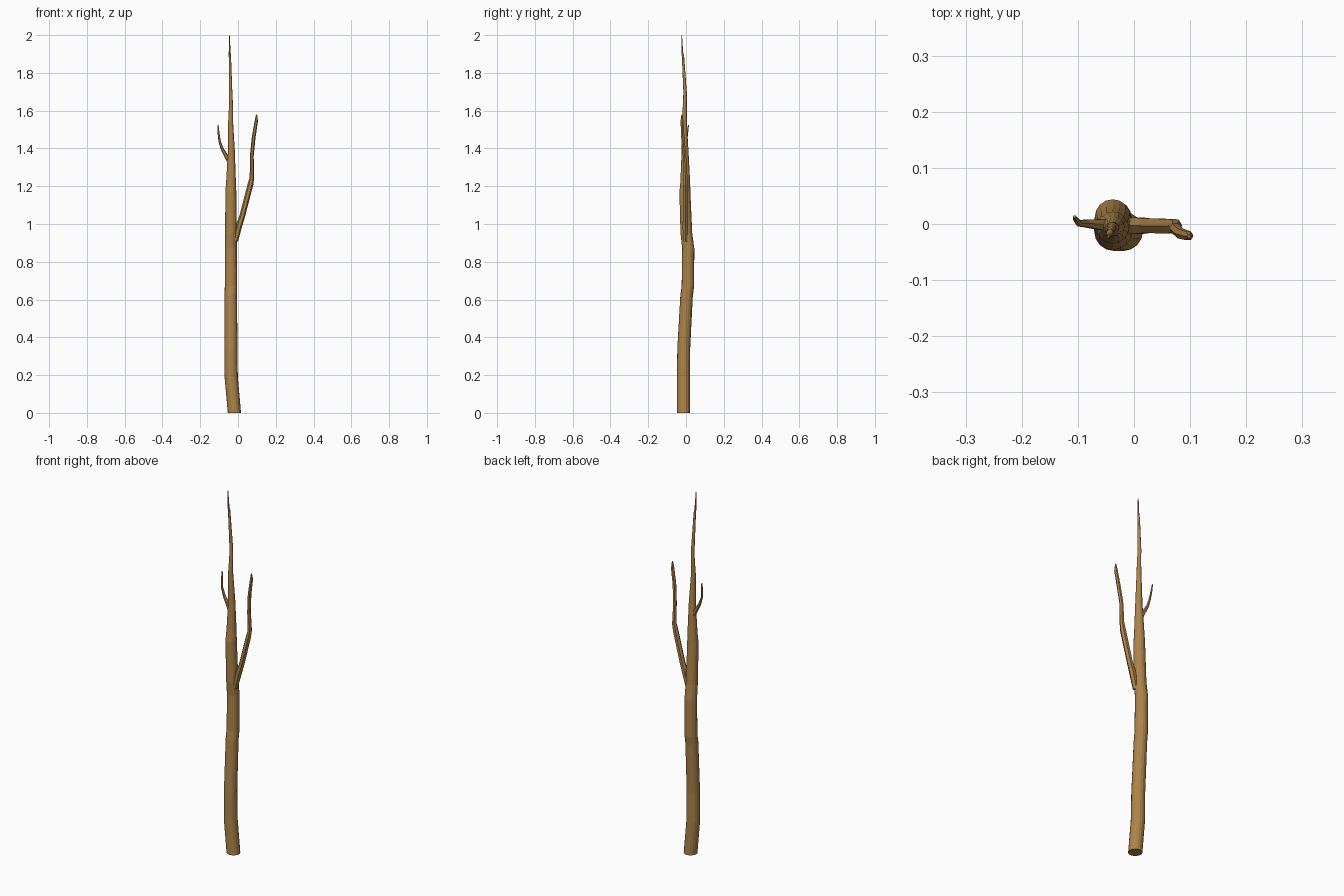
import bpy, bmesh, math
from mathutils import Vector

bark = bpy.data.materials.new("bark")
bark.diffuse_color = (0.42, 0.23, 0.07, 1)


def limb(name, path, sides, level_ends=False):
    """Skin a tapering tube along (x, y, z, radius) points."""
    bm = bmesh.new()
    pts = [Vector(p[:3]) for p in path]
    rings = []
    for i, p in enumerate(pts):
        # Ring faces along the local direction of the path
        d = (pts[min(i + 1, len(pts) - 1)] - pts[max(i - 1, 0)]).normalized()
        if level_ends and i in (0, len(pts) - 1):
            d = Vector((0, 0, 1))
        u = Vector((0, 1, 0)).cross(d).normalized()
        v = d.cross(u)
        r = path[i][3]
        rings.append([bm.verts.new(p + r * (math.cos(a) * u + math.sin(a) * v))
                      for a in (2 * math.pi * k / sides for k in range(sides))])
    for a, b in zip(rings, rings[1:]):
        for k in range(sides):
            n = (k + 1) % sides
            bm.faces.new((a[k], a[n], b[n], b[k]))
    bm.faces.new(rings[0][::-1])
    bm.faces.new(rings[-1])
    bmesh.ops.recalc_face_normals(bm, faces=bm.faces)
    me = bpy.data.meshes.new(name)
    bm.to_mesh(me)
    bm.free()
    me.materials.append(bark)
    ob = bpy.data.objects.new(name, me)
    bpy.context.collection.objects.link(ob)
    return ob


# Main stem, gently wandering and tapering to a twig
limb("trunk", [
    (-0.019, -0.013, 0.00, 0.035), (-0.036, -0.013, 0.19, 0.035),
    (-0.037, -0.012, 0.34, 0.034), (-0.038, 0.003, 0.62, 0.033),
    (-0.037, 0.010, 0.67, 0.033), (-0.038, 0.012, 0.87, 0.032),
    (-0.037, 0.002, 0.95, 0.031), (-0.038, -0.006, 1.17, 0.029),
    (-0.037, -0.004, 1.22, 0.026), (-0.035, -0.005, 1.39, 0.018),
    (-0.039, -0.009, 1.54, 0.013), (-0.037, -0.006, 1.64, 0.010),
    (-0.039, -0.005, 1.70, 0.009), (-0.043, -0.016, 1.89, 0.006),
    (-0.044, -0.020, 1.91, 0.005), (-0.046, -0.023, 2.00, 0.002)],
    16, level_ends=True)

# Long branch on the right
limb("right_branch", [
    (-0.014, -0.004, 0.91, 0.014), (0.008, -0.003, 1.00, 0.017),
    (0.022, -0.003, 1.04, 0.015), (0.066, -0.004, 1.21, 0.015),
    (0.074, -0.003, 1.25, 0.012), (0.073, -0.008, 1.36, 0.010),
    (0.083, -0.017, 1.46, 0.010), (0.097, -0.021, 1.545, 0.009),
    (0.098, -0.022, 1.58, 0.003)], 6)

# Short twig on the left
limb("left_twig", [
    (-0.040, -0.002, 1.32, 0.013), (-0.060, -0.001, 1.355, 0.011),
    (-0.085, 0.001, 1.40, 0.008), (-0.098, 0.001, 1.44, 0.006),
    (-0.104, 0.008, 1.49, 0.005), (-0.106, 0.013, 1.525, 0.003)], 6)
